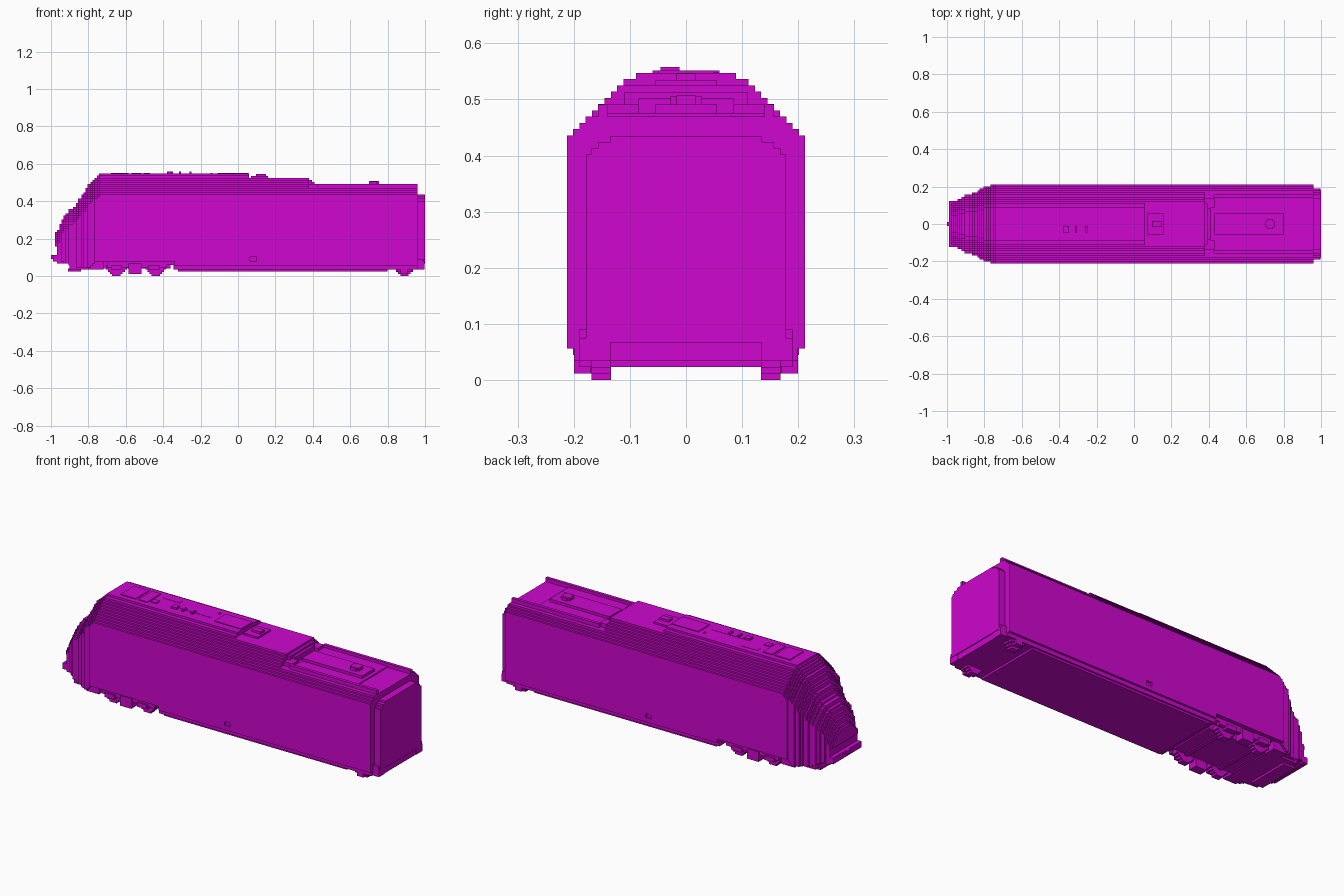
import bpy, bmesh, math

V = 2 / 179          # block size: everything snaps to this grid
q = lambda a: round(a / V) * V

paint = bpy.data.materials.new("magenta paint")
paint.diffuse_color = (0.62, 0.002, 0.62, 1)


def finish(name, bm):
    bmesh.ops.recalc_face_normals(bm, faces=bm.faces)
    me = bpy.data.meshes.new(name)
    bm.to_mesh(me)
    bm.free()
    me.materials.append(paint)
    ob = bpy.data.objects.new(name, me)
    bpy.context.collection.objects.link(ob)
    return ob


def prism(bm, pts, vec):
    """Extrude a flat outline along a vector."""
    a = [bm.verts.new(p) for p in pts]
    b = [bm.verts.new([p[i] + vec[i] for i in range(3)]) for p in pts]
    n = len(a)
    bm.faces.new(a)
    bm.faces.new(b[::-1])
    for i in range(n):
        bm.faces.new((a[i], b[i], b[(i + 1) % n], a[(i + 1) % n]))


def boxes(name, *dims):
    """One object from boxes given as x0, x1, y0, y1, z0, z1."""
    bm = bmesh.new()
    for x0, x1, y0, y1, z0, z1 in dims:
        prism(bm, [(x0, y0, z0), (x1, y0, z0), (x1, y1, z0), (x0, y1, z0)], (0, 0, z1 - z0))
    return finish(name, bm)


def both(x0, x1, y0, y1, z0, z1):
    return [(x0, x1, y0, y1, z0, z1), (x0, x1, -y1, -y0, z0, z1)]


def rows_prism(bm, rows, x0, x1):
    """Symmetric stepped section; rows are (z0, z1, half width)."""
    right = []
    for z0, z1, w in rows:
        right += [(x0, w, z0), (x0, w, z1)]
    left = [(x, -y, z) for x, y, z in reversed(right)]
    prism(bm, right + left, (x1 - x0, 0, 0))


# Half widths in blocks of the roof steps, counted up from the side wall top
WALL = 39
STEPS = [18, 17, 16, 15, 14, 13, 12, 11, 10, 8]
TOP = WALL + len(STEPS)


def section(width, bottom, top):
    """Rows of the carbody cut at a given width, floor and roof level (in blocks)."""
    shift = TOP - top
    rows = []
    for k in range(bottom, top):
        j = k + shift - WALL
        w = width if j < 0 else min(width, STEPS[j] - (19 - width) // 2)
        if rows and rows[-1][2] == w * V:
            rows[-1] = (rows[-1][0], (k + 1) * V, w * V)
        else:
            rows.append((k * V, (k + 1) * V, w * V))
    return rows


# Carbody: raised bogie bay, long body with full roof, lower rear roof
bm = bmesh.new()
rows_prism(bm, section(19, 7, TOP), -0.74, -0.34)
bay = finish("front_carbody", bm)
bm = bmesh.new()
rows_prism(bm, section(19, 5, TOP), -0.34, 0.06)
middle = finish("middle_carbody", bm)
bm = bmesh.new()
rows_prism(bm, [r for r in section(19, 5, TOP) if r[1] < 47.5 * V], 0.06, q(0.38))
low = finish("stepped_carbody", bm)
bm = bmesh.new()
rows_prism(bm, [r for r in section(19, 5, TOP) if r[1] < 42.5 * V], q(0.38), q(0.965))
rear = finish("rear_carbody", bm)

# Small side hatches cut into the walls
cut = boxes("hatch_cutter", *both(0.065, 0.10, 0.201, 0.23, 0.08, 0.101))
cut.hide_render = True
cut.hide_viewport = True
mod = low.modifiers.new("hatches", "BOOLEAN")
mod.operation, mod.object, mod.solver = "DIFFERENCE", cut, "EXACT"

# Stepped nose: x start, half width, floor, roof top (blocks)
nose = [(-0.978, 10, 14, 21), (-0.967, 11, 9, 22), (-0.955, 11, 7, 25), (-0.944, 12, 7, 27),
        (-0.933, 12, 6, 29), (-0.922, 13, 6, 30), (-0.905, 14, 5, 32), (-0.883, 14, 4, 33),
        (-0.866, 15, 4, 35), (-0.855, 15, 4, 37), (-0.838, 16, 4, 39), (-0.827, 17, 4, 40),
        (-0.816, 17, 4, 42), (-0.805, 18, 4, 44), (-0.789, 18, 5, 45), (-0.778, 18, 6, 46),
        (-0.767, 19, 7, 47), (-0.755, 19, 7, 48), (-0.744, 19, 7, 49)]
bm = bmesh.new()
for i, (x, w, lo, hi) in enumerate(nose):
    end = nose[i + 1][0] + V / 3 if i + 1 < len(nose) else -0.735
    rows_prism(bm, section(w, lo, hi), x, end)
finish("nose", bm)
boxes("front_buffer_beam", (-0.99, -0.94, -0.123, 0.123, 0.078, 0.112),
      (-1.0, -0.98, -0.012, 0.012, 0.09, 0.112),
      (-0.967, -0.93, -0.12, 0.12, 0.067, 0.08))
boxes("pilot", (-0.90, -0.72, -0.15, 0.15, 0.034, 0.08),
      (-0.91, -0.84, -0.12, 0.12, 0.023, 0.04),
      *both(-0.80, -0.72, 0.15, 0.19, 0.034, 0.08))

# Rear gangway end with chamfered top
bm = bmesh.new()
rows_prism(bm, [(0.067, 0.402, 0.178), (0.402, 0.413, 0.168), (0.413, 0.424, 0.157),
                (0.424, 0.435, 0.135)], 0.95, 1.0)
finish("rear_gangway", bm)
boxes("rear_sill", (0.95, 0.995, -0.19, 0.19, 0.034, 0.09),
      *both(0.978, 0.998, 0.135, 0.19, 0.034, 0.075))

# Underfloor
boxes("underfloor_skirt", (-0.32, 0.80, -0.19, 0.19, 0.023, 0.06),
      (-0.345, 0.96, -0.2, 0.2, 0.034, 0.058),
      (0.79, 0.96, -0.17, 0.17, 0.034, 0.06))
boxes("front_bogie", (-0.72, -0.36, -0.13, 0.13, 0.04, 0.085),
      *both(-0.70, -0.38, 0.167, 0.19, 0.045, 0.08),
      *both(-0.585, -0.515, 0.15, 0.2, 0.012, 0.068),
      *both(-0.68, -0.62, 0.165, 0.2, 0.034, 0.058),
      *both(-0.48, -0.42, 0.165, 0.2, 0.034, 0.058),
      *both(-0.39, -0.34, 0.15, 0.19, 0.06, 0.08))
boxes("rear_bogie", *both(0.85, 0.93, 0.15, 0.19, 0.023, 0.045),
      *both(0.87, 0.91, 0.17, 0.2, 0.012, 0.034))

# Blocky wheels
half = [2, 3, 4, 5, 5, 4, 3, 2]
for i, x in enumerate((-0.65, -0.44, 0.89)):
    for side, y in (("left", 0.134), ("right", -0.168)):
        bm = bmesh.new()
        out = []
        for k, h in enumerate(half):
            out += [(x + h * V, y, k * V), (x + h * V, y, (k + 1) * V)]
        out += [(2 * x - a, b, c) for a, b, c in reversed(out)]
        prism(bm, out, (0, 0.034, 0))
        finish(f"wheel_{side}_{i + 1}", bm)
    boxes(f"axle_{i + 1}", (x - V, x + V, -0.14, 0.14, 0.034, 0.056))

# Rear roof: side rails, equipment plate and fan
boxes("rear_roof_rails", *both(q(0.42), q(0.965), 0.140, 0.157, 0.46, 0.491))
boxes("rear_roof_plate", (0.43, 0.80, -0.055, 0.055, 0.46, 0.491))
boxes("rear_fan", (0.70, 0.755, -0.017, 0.017, 0.48, 0.507),
      (0.711, 0.744, -0.028, 0.028, 0.48, 0.506))
boxes("rear_roof_panel", (0.43, 0.82, -0.14, 0.14, 0.46, 0.476))
boxes("roof_transition", (0.37, 0.395, -0.11, 0.11, 0.46, 0.513),
      (0.37, 0.41, -0.085, 0.085, 0.46, 0.502),
      *both(0.37, 0.43, 0.085, 0.14, 0.46, 0.491))

# Front roof equipment
boxes("roof_hatches", (-0.68, -0.585, -0.06, 0.06, 0.53, 0.552),
      (-0.57, -0.515, -0.06, 0.06, 0.53, 0.552),
      (-0.505, -0.47, -0.045, -0.012, 0.53, 0.552),
      (-0.11, 0.055, -0.05, 0.05, 0.53, 0.552))
boxes("roof_fan", (0.07, 0.16, -0.055, 0.055, 0.51, 0.535),
      (0.095, 0.15, -0.017, 0.017, 0.52, 0.546))
boxes("roof_antennas", (-0.38, -0.347, -0.045, -0.012, 0.53, 0.558),
      (-0.315, -0.304, -0.045, -0.012, 0.53, 0.558),
      (-0.259, -0.248, -0.045, -0.012, 0.53, 0.558),
      (-0.147, -0.136, 0.034, 0.045, 0.53, 0.552),
      (-0.48, -0.38, 0.03, 0.06, 0.53, 0.549),
      (-0.34, -0.15, -0.023, -0.012, 0.53, 0.549))
